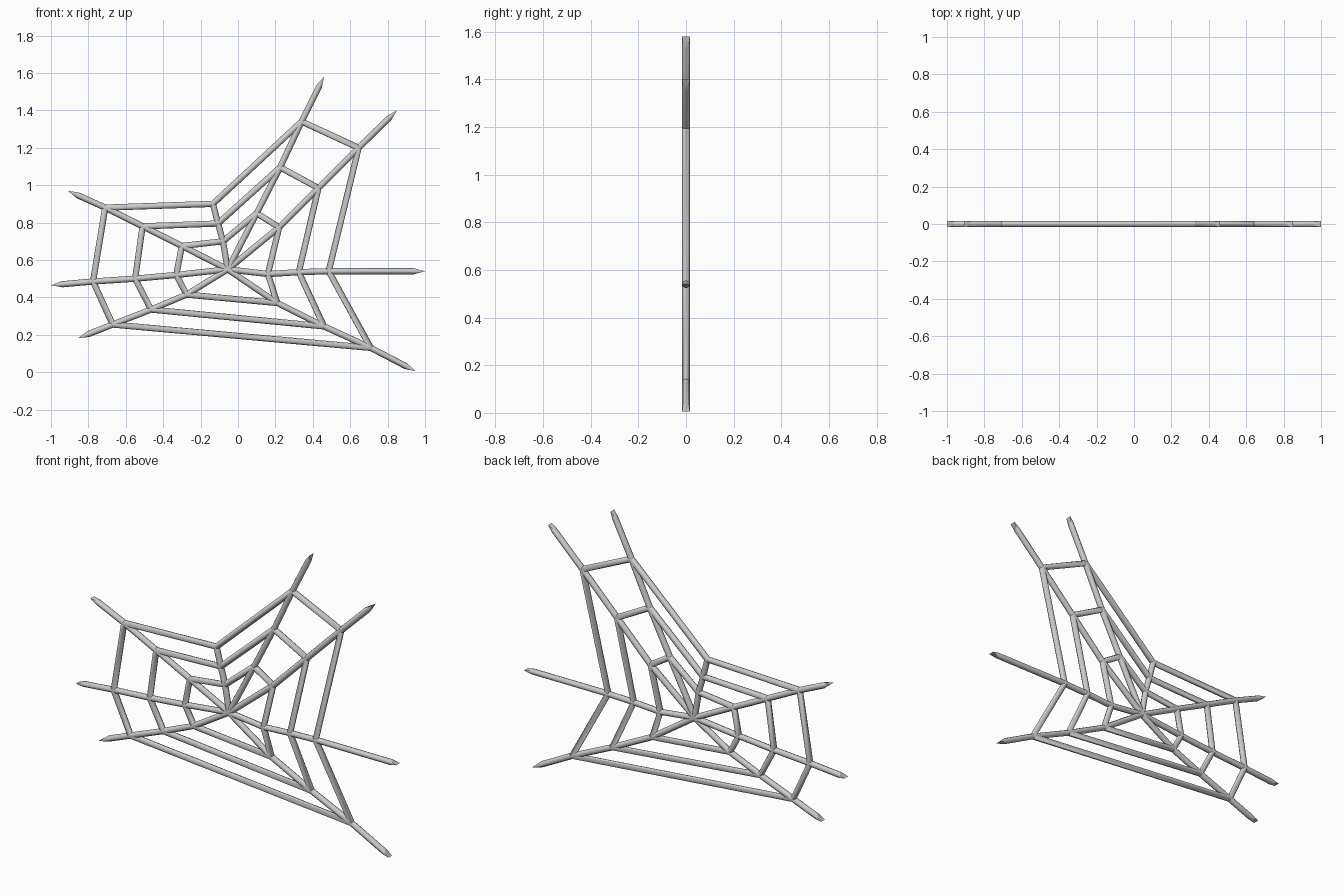
import bpy, bmesh, math
from mathutils import Vector

if "Cube" in bpy.data.objects:
    bpy.data.objects.remove(bpy.data.objects["Cube"])

R = 0.0165      # strand radius
SIDES = 8
TIP = 0.06      # how far the sides of a free end are cut back

silk = bpy.data.materials.new("light_grey_silk")
silk.diffuse_color = (0.6, 0.6, 0.6, 1)
silk.use_nodes = True
silk.node_tree.nodes["Principled BSDF"].inputs["Base Color"].default_value = silk.diffuse_color

HUB = (-0.055, 0.55)
# each spoke: inner, middle and outer ring joints, then the free tip (x, z)
SPOKES = [
    [(0.10, 0.85), (0.225, 1.095), (0.34, 1.34), (0.46, 1.58)],
    [(0.22, 0.775), (0.43, 0.985), (0.645, 1.20), (0.85, 1.40)],
    [(0.16, 0.525), (0.325, 0.535), (0.485, 0.54), (1.0, 0.54)],
    [(0.21, 0.37), (0.46, 0.245), (0.71, 0.13), (0.95, 0.005)],
    [(-0.275, 0.415), (-0.465, 0.335), (-0.67, 0.255), (-0.855, 0.182)],
    [(-0.33, 0.52), (-0.55, 0.50), (-0.775, 0.485), (-1.0, 0.465)],
    [(-0.30, 0.675), (-0.51, 0.78), (-0.71, 0.88), (-0.91, 0.97)],
    [(-0.08, 0.70), (-0.107, 0.795), (-0.134, 0.90)],
]


def strand(name, pts, closed=False, tip=False):
    """Mitred tube through points in the xz plane."""
    bm = bmesh.new()
    p = [Vector((x, 0, z)) for x, z in pts]
    n = len(p)
    rings = []
    for i in range(n):
        a = p[i - 1] if (closed or i > 0) else None
        b = p[(i + 1) % n] if (closed or i < n - 1) else None
        d0 = (p[i] - a).normalized() if a is not None else (b - p[i]).normalized()
        d1 = (b - p[i]).normalized() if b is not None else d0
        d = (d0 + d1).normalized()
        side = Vector((d.z, 0, -d.x)) / max(0.3, d.dot(d1))
        ring = []
        for k in range(SIDES):
            t = 2 * math.pi * k / SIDES
            v = p[i] + side * R * math.cos(t) + Vector((0, R * math.sin(t), 0))
            if tip and i == n - 1:
                v -= d * TIP * abs(math.cos(t))   # pointed free end
            ring.append(bm.verts.new(v))
        rings.append(ring)
    for i in range(n if closed else n - 1):
        r0, r1 = rings[i], rings[(i + 1) % n]
        for k in range(SIDES):
            m = (k + 1) % SIDES
            bm.faces.new((r0[k], r0[m], r1[m], r1[k]))
    if not closed:
        bm.faces.new(rings[0])
        # notched end: strips across the tube
        e = rings[-1]
        h = SIDES // 2
        bm.faces.new([e[k] for k in (2, 3, 4, 5, 6)])
        bm.faces.new([e[k] for k in (6, 7, 0, 1, 2)])
    bmesh.ops.recalc_face_normals(bm, faces=bm.faces)
    me = bpy.data.meshes.new(name)
    bm.to_mesh(me)
    bm.free()
    me.materials.append(silk)
    ob = bpy.data.objects.new(name, me)
    bpy.context.collection.objects.link(ob)
    bpy.ops.object.select_all(action='DESELECT')
    ob.select_set(True)
    bpy.context.view_layer.objects.active = ob
    bpy.ops.object.shade_smooth_by_angle(angle=math.radians(50))


# radial strands
for i, s in enumerate(SPOKES):
    strand(f"radial_strand_{i + 1}", [HUB] + s, tip=len(s) == 4)

# ring strands
for j, name in enumerate(("inner", "middle", "outer")):
    strand(f"{name}_ring_strand", [s[j] for s in SPOKES], closed=True)
